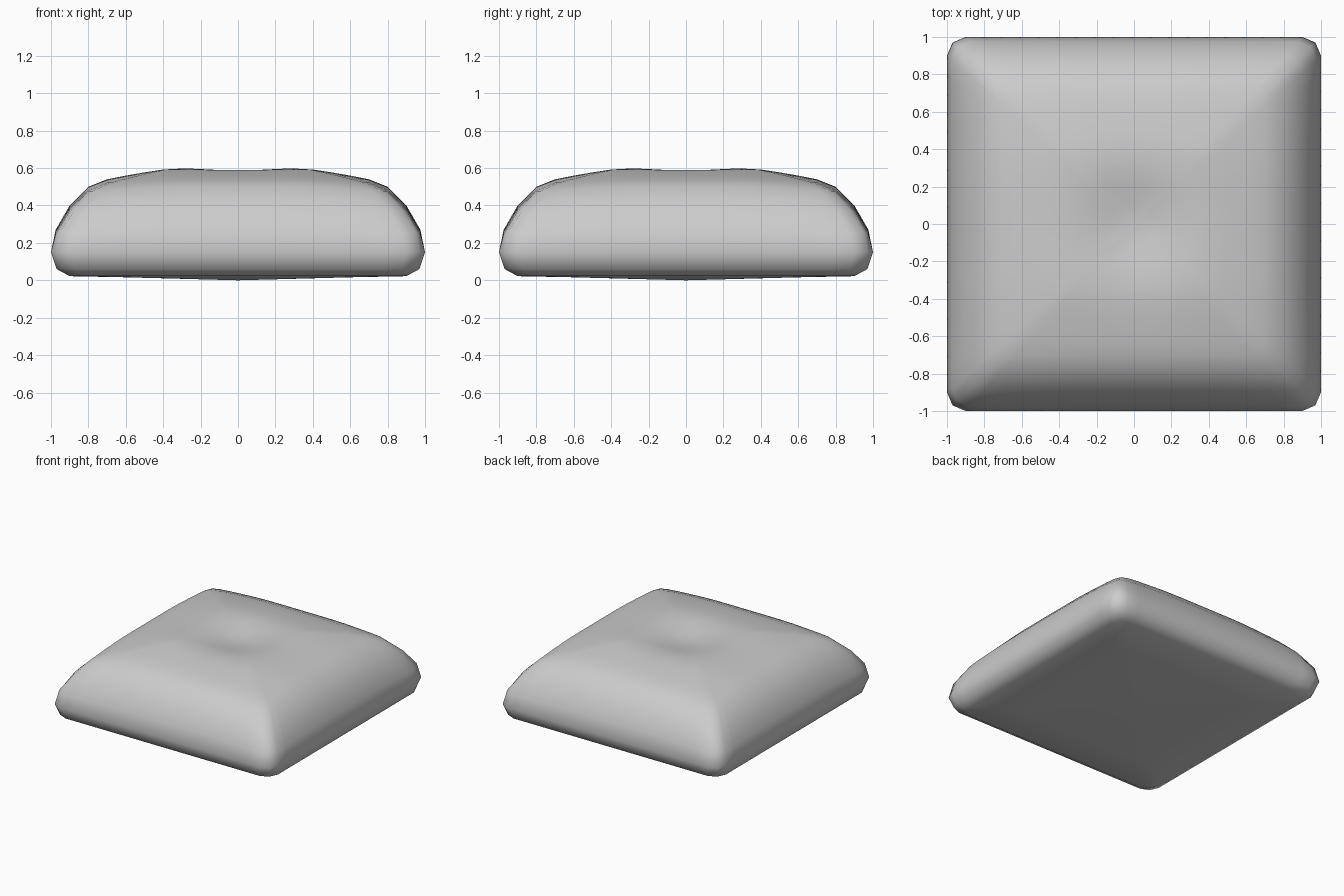
import bpy, bmesh, math

if "Cube" in bpy.data.objects:
    bpy.data.objects.remove(bpy.data.objects["Cube"])

# Half-section of the cushion, from underside to crown: (half width, height)
UNDER = [(0.3, 0.008), (0.6, 0.016), (0.9, 0.022), (0.97, 0.06), (1.0, 0.15)]
CROWN = [(1.0, 0.15), (0.975, 0.27), (0.9, 0.40), (0.8, 0.50), (0.7, 0.54),
         (0.6, 0.56), (0.5, 0.578), (0.4, 0.595), (0.3, 0.604), (0.2, 0.606),
         (0.1, 0.606), (0.0, 0.606)]


def height(w):
    for (a, za), (b, zb) in zip(CROWN, CROWN[1:]):
        if b <= w <= a:
            return za + (zb - za) * (a - w) / (a - b)
    return 0.15


def top_z(x, y):
    # puffed crown that sags toward the corners, with a soft centre dimple
    big, small = max(abs(x), abs(y)), min(abs(x), abs(y))
    g = (height(big) - 0.15) / 0.456
    sag = max((height(small) - 0.15) / 0.456, 0.0) ** 0.4
    dimple = 0.06 * math.exp(-(x * x + y * y) / 0.07)
    return 0.15 + 0.456 * g * sag - dimple * g


# Rounded square outline, one quarter turned four times
quarter = [(1.0, i / 10) for i in range(-9, 10)] + [(0.97, 0.97)]
outline = []
for k in range(4):
    for x, y in quarter:
        for _ in range(k):
            x, y = -y, x
        outline.append((x, y))

bm = bmesh.new()
rings = [[bm.verts.new((x * w, y * w, z)) for x, y in outline] for w, z in UNDER]
for w, z in CROWN[1:-1]:
    ring = []
    for x, y in outline:
        # keep the rim loops from collapsing onto each other at the corners
        zz = max(top_z(x * w, y * w), 0.15 + (z - 0.15) * 0.6) if w > 0.75 else top_z(x * w, y * w)
        ring.append(bm.verts.new((x * w, y * w, zz)))
    rings.append(ring)

# Skin the rings and close both poles
n = len(outline)
for a, b in zip(rings, rings[1:]):
    for i in range(n):
        j = (i + 1) % n
        bm.faces.new((a[i], a[j], b[j], b[i]))
for ring, z in ((rings[0], 0.0), (rings[-1], top_z(0, 0))):
    pole = bm.verts.new((0, 0, z))
    for i in range(n):
        bm.faces.new((ring[i], ring[(i + 1) % n], pole))
bmesh.ops.recalc_face_normals(bm, faces=bm.faces[:])
for f in bm.faces:
    f.smooth = True

mesh = bpy.data.meshes.new("cushion")
bm.to_mesh(mesh)
bm.free()
cushion = bpy.data.objects.new("cushion", mesh)
bpy.context.collection.objects.link(cushion)
